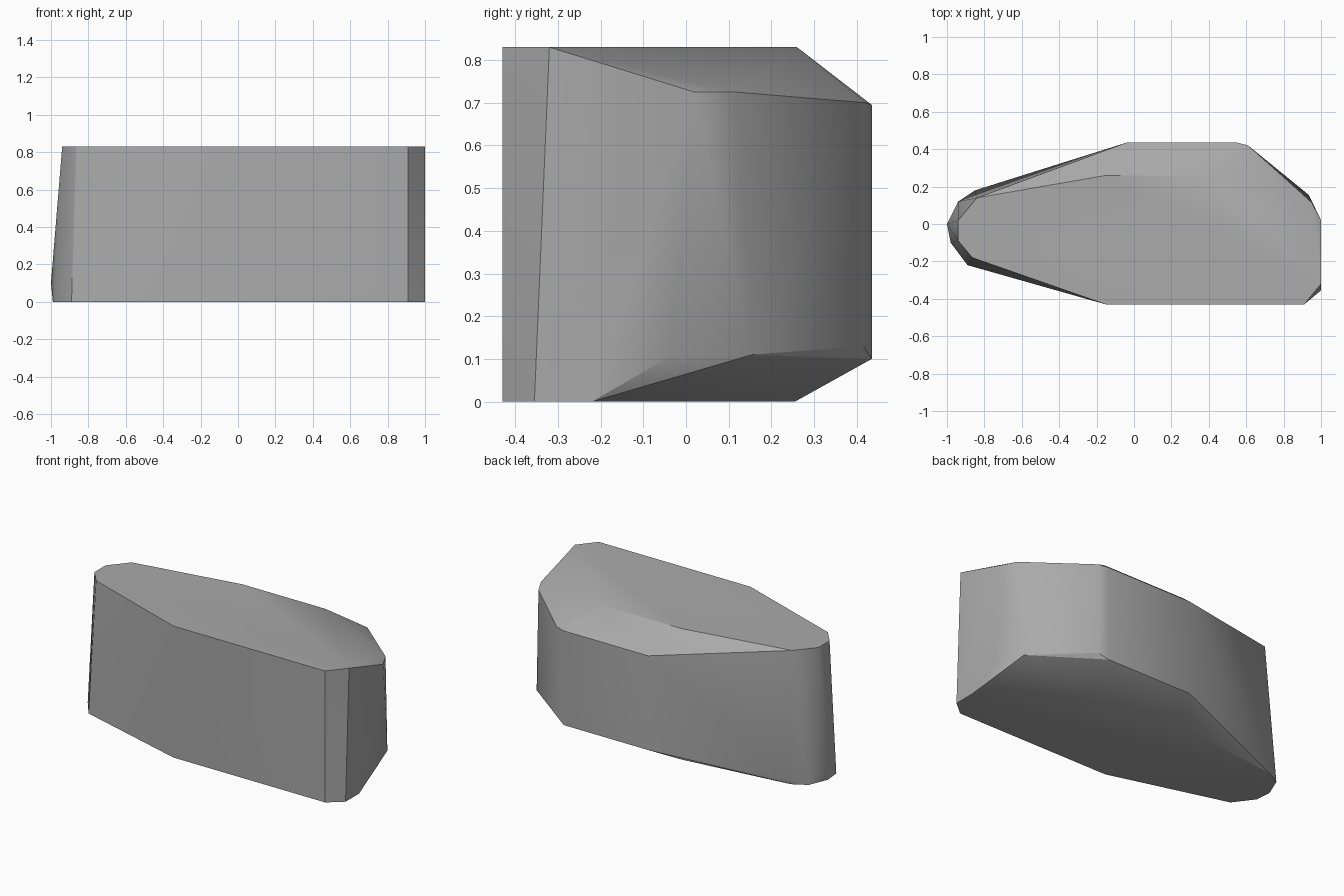
import bpy
import bmesh
import math

# Remove the default object if the scene has it
default_object = bpy.data.objects.get("Cube")
if default_object:
    bpy.data.objects.remove(default_object, do_unlink=True)


def flat_material(name, colour):
    """Plain single-colour material for viewport and render."""
    material = bpy.data.materials.new(name)
    material.use_nodes = True
    material.diffuse_color = colour
    shader = next(n for n in material.node_tree.nodes if n.type == "BSDF_PRINCIPLED")
    shader.inputs["Base Color"].default_value = colour
    return material


def hull_object(name, points, material, smooth_degrees):
    """Convex solid wrapped around the given corner points."""
    mesh = bpy.data.meshes.new(name)
    bm = bmesh.new()
    for point in points:
        bm.verts.new(point)
    result = bmesh.ops.convex_hull(bm, input=bm.verts[:])
    spare = {g for g in result["geom_interior"] + result["geom_unused"]
             if isinstance(g, bmesh.types.BMVert)}
    bmesh.ops.delete(bm, geom=list(spare), context="VERTS")
    # Merge coplanar triangles into clean flat facets
    bmesh.ops.dissolve_limit(bm, angle_limit=math.radians(0.5),
                             verts=bm.verts[:], edges=bm.edges[:])
    bmesh.ops.recalc_face_normals(bm, faces=bm.faces[:])
    bm.to_mesh(mesh)
    bm.free()
    mesh.materials.append(material)
    obj = bpy.data.objects.new(name, mesh)
    bpy.context.collection.objects.link(obj)
    bpy.ops.object.select_all(action="DESELECT")
    obj.select_set(True)
    bpy.context.view_layer.objects.active = obj
    bpy.ops.object.shade_smooth_by_angle(angle=math.radians(smooth_degrees))
    return obj


TOP = 0.83

# Flat top outline, from the narrow end round the front
top_outline = [(-.94, .02), (-.94, -.09), (-.865, -.18), (-.15, -.43), (.91, -.43),
               (1, -.32), (.43, .26), (-.15, .26), (-.84, .14)]

# Flat base outline, in the same order
base_outline = [(-.99, 0), (-.98, -.1), (-.89, -.22), (-.15, -.43), (.91, -.43),
                (1, -.355), (1, -.22), (.43, .255), (-.15, .255), (-.85, .17), (-.94, .12)]

# Back shoulders, where the bevels meet the upright faces
upper_shoulder = [(1, .02, .725), (.95, .115, .725), (.61, .42, .7),
                  (.55, .435, .695), (-.04, .435, .695)]
lower_shoulder = [(1, -.03, .11), (.935, .155, .11), (.61, .415, .13),
                  (.55, .435, .1), (-.04, .435, .1), (-.85, .18, .03), (-1, 0, .1)]

corners = [(x, y, TOP) for x, y in top_outline]
corners += [(x, y, 0) for x, y in base_outline]
corners += upper_shoulder + lower_shoulder

stone = flat_material("stone grey", (.4, .4, .4, 1))
hull_object("rock", corners, stone, 30)
